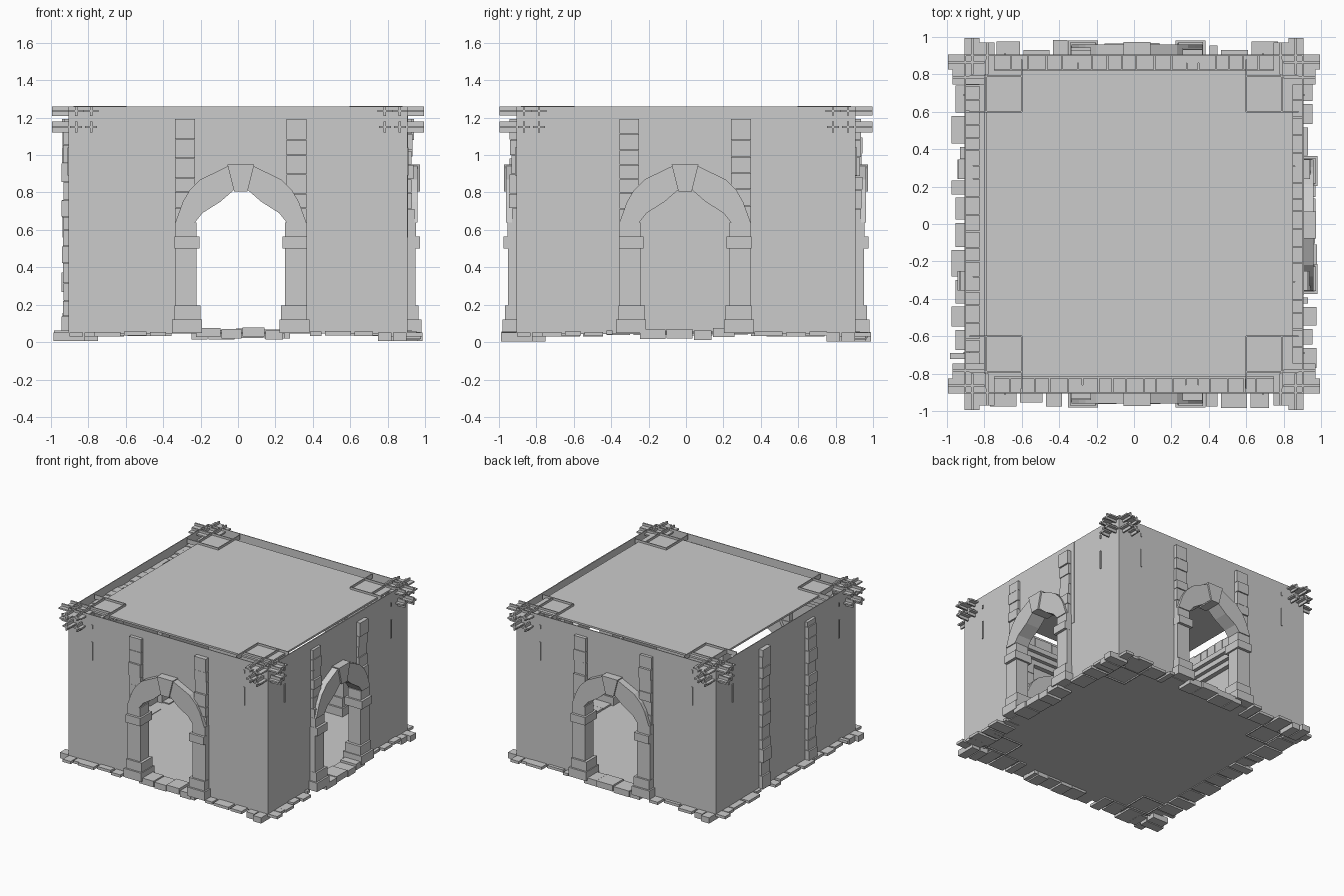
import bpy, bmesh, math, random
from mathutils import Matrix, Vector

random.seed(4)
cube = bpy.data.objects.get("Cube")
if cube:
    bpy.data.objects.remove(cube, do_unlink=True)

stone = bpy.data.materials.new("grey_stone")
stone.use_nodes = True
stone.diffuse_color = (0.6, 0.6, 0.6, 1)
stone.node_tree.nodes["Principled BSDF"].inputs["Base Color"].default_value = (0.6, 0.6, 0.6, 1)

WALL, FLOOR, TOP = 0.905, 0.05, 1.26


class Part:
    """Collects boxes and extruded outlines; u runs along a wall, w outward, z up."""

    def __init__(self, name, turn=0):
        self.name, self.bm = name, bmesh.new()
        self.turn = Matrix.Rotation(math.radians(turn), 4, 'Z')

    def prism(self, outline, w0, w1):
        verts = [self.bm.verts.new(self.turn @ Vector((u, -w0, z))) for u, z in outline]
        face = self.bm.faces.new(verts)
        out = bmesh.ops.extrude_face_region(self.bm, geom=[face])["geom"]
        move = self.turn.to_3x3() @ Vector((0, w0 - w1, 0))
        bmesh.ops.translate(self.bm, vec=move, verts=[v for v in out if isinstance(v, bmesh.types.BMVert)])

    def box(self, u0, u1, w0, w1, z0, z1):
        self.prism([(u0, z0), (u1, z0), (u1, z1), (u0, z1)], w0, w1)

    def done(self):
        bmesh.ops.recalc_face_normals(self.bm, faces=self.bm.faces)
        mesh = bpy.data.meshes.new(self.name)
        self.bm.to_mesh(mesh)
        self.bm.free()
        mesh.materials.append(stone)
        bpy.context.collection.objects.link(bpy.data.objects.new(self.name, mesh))


def mirrored(half, c):
    """Full curve from a right half listed from the springing to the crown."""
    return [(c + u, z) for u, z in half] + [(c - u, z) for u, z in reversed(half)]


OUTER = [(0.35, 0.64), (0.31, 0.75), (0.275, 0.81), (0.215, 0.87), (0.06, 0.945)]
INNER = [(0.245, 0.64), (0.205, 0.69), (0.11, 0.75), (0.035, 0.815)]
HOLE = [(0.29, 0.64), (0.25, 0.74), (0.17, 0.82), (0.05, 0.87)]


def wall_outline(half, z0, z1, c, opening):
    pts = [(half, z0), (half, z1), (-half, z1), (-half, z0)]
    if opening:
        curve = mirrored(HOLE, c)
        pts += [(c - 0.29, z0)] + curve[::-1] + [(c + 0.29, z0)]
    return pts


def brick_column(part, u, z0, z1):
    z = z0
    while z < z1 - 0.01:
        top = min(z + random.uniform(0.07, 0.11), z1)
        if z1 - top < 0.04:
            top = z1
        part.box(u - 0.053, u + 0.053, 0.86, random.uniform(0.928, 0.945), z, top - 0.003)
        z = top


def stone_row(part, u0, u1, gap, widths, make):
    u = u0
    while u < u1 - 0.03:
        end = min(u + random.uniform(*widths), u1)
        make(part, u, end - gap)
        u = end


def base_stone(part, a, b):
    z = random.uniform(0.03, 0.042)
    part.box(a, b, 0.8, random.choice((0.93, 0.955, 0.975, 0.985)), z, z + 0.022)


def threshold_stone(part, a, b):
    z = random.uniform(0.012, 0.03)
    part.box(a, b, 0.83, random.uniform(0.955, 0.98), z, z + 0.05)


def cornice_brick(part, a, b):
    part.box(a, b, 0.825, 0.897, 1.1, random.uniform(1.185, 1.2))


def archway(side, turn, c):
    # jambs with stepped plinths and capitals
    jambs = Part(side + "_arch_jambs", turn)
    for s in (-1, 1):
        for mid, half, depth, z0, z1 in ((0.288, 0.08, 0.085, FLOOR, 0.122), (0.285, 0.07, 0.07, 0.122, 0.197),
                                         (0.295, 0.058, 0.055, 0.197, 0.5), (0.288, 0.066, 0.078, 0.5, 0.565),
                                         (0.295, 0.058, 0.058, 0.565, 0.64)):
            jambs.box(c + s * mid - half, c + s * mid + half, 0.895 - depth, 0.895 + depth, z0, z1)
    jambs.done()
    # pointed ring and keystone
    ring = Part(side + "_arch_ring", turn)
    ring.prism(mirrored(OUTER, c) + mirrored(INNER, c)[::-1], 0.835, 0.96)
    ring.done()
    key = Part(side + "_keystone", turn)
    key.prism(mirrored([(0.036, 0.806), (0.072, 0.95)], c), 0.82, 0.972)
    key.done()
    # worn threshold
    sill = Part(side + "_threshold", turn)
    stone_row(sill, c - 0.24, c + 0.27, 0.006, (0.1, 0.16), threshold_stone)
    sill.done()


def build_side(side, turn, c, opening):
    wall = Part(side + "_wall", turn)
    wall.prism(wall_outline(WALL, FLOOR, TOP, c, opening), WALL - 0.006, WALL)
    wall.done()

    # brick pilasters
    pil = Part(side + "_pilasters", turn)
    for s in (-1, 1):
        brick_column(pil, c + s * 0.298, 0.64 if opening else FLOOR, 1.195)
    pil.done()

    # footing stones
    foot = Part(side + "_footing", turn)
    spans = ((-0.77, c - 0.37), (c + 0.37, 0.77)) if opening else ((-0.74, 0.74),)
    for a, b in spans:
        stone_row(foot, a, b, 0.018, (0.08, 0.17), base_stone)
    foot.done()

    # inner cornice: brick course over a stepped moulding
    course = Part(side + "_cornice_bricks", turn)
    stone_row(course, -0.82, 0.82, 0.004, (0.06, 0.1), cornice_brick)
    course.done()
    mould = Part(side + "_inner_moulding", turn)
    for w, z0, z1 in ((0.8, 1.06, 1.1), (0.83, 1.02, 1.06), (0.86, 0.98, 1.02)):
        mould.box(-0.86, 0.86, w, 0.898, z0, z1)
    mould.done()

    # moulding ends and corner footings passing through the wall
    ends = Part(side + "_moulding_ends", turn)
    corner = Part(side + "_corner_footings", turn)
    slits = Part(side + "_corbel_edges", turn)
    for s in (-1, 1):
        for mid, reach in ((0.785, 0.97), (0.865, 0.995)):
            u = s * mid
            for z0, z1, half in ((1.21, TOP, 0.04), (1.12, 1.18, 0.032)):
                ends.box(u - 0.006, u + 0.006, 0.8, reach, z0, z1)
                ends.box(u - half, u + half, 0.8, reach, (z0 + z1) / 2 - 0.006, (z0 + z1) / 2 + 0.006)
            corner.box(u - 0.036, u + 0.036, 0.82, reach - 0.008, 0.005 if s > 0 else 0.03, 0.052)
        for z0, z1 in ((0.89, 1.04), (1.15, 1.18)):
            slits.box(s * 0.69 - 0.006, s * 0.69 + 0.006, 0.88, 0.912, z0, z1)
    for part in (ends, corner, slits):
        part.done()

    if opening:
        archway(side, turn, c)


for args in (("front", 0, 0.015, True), ("right", 90, -0.005, True),
             ("back", 180, -0.015, True), ("left", 270, 0.005, False)):
    build_side(*args)

# thin surround on the right wall
surround = Part("right_wall_panel", 90)
surround.prism(wall_outline(0.38, 0.56, TOP, -0.005, True), WALL - 0.002, WALL + 0.003)
surround.done()

# floor and ceiling slabs
floor = Part("floor")
floor.box(-WALL, WALL, -WALL, WALL, FLOOR - 0.005, FLOOR + 0.005)
floor.done()
ceiling = Part("ceiling")
ceiling.box(-0.79, 0.85, -0.82, 0.815, 1.23, 1.245)
ceiling.done()

# square corner frames showing through ceiling and floor
for label, z0, z1 in (("ceiling", 1.225, 1.262), ("floor", 0.035, 0.06)):
    frames = Part(label + "_corner_frames")
    for sx in (-1, 1):
        for sy in (-1, 1):
            for d in (0.6, 0.79):
                x0, x1 = sorted((sx * 0.6, sx * 0.88))
                y0, y1 = sorted((sy * 0.6, sy * 0.88))
                frames.box(x0, x1, sy * d - 0.004, sy * d + 0.004, z0, z1)
                frames.box(sx * d - 0.004, sx * d + 0.004, y0, y1, z0, z1)
    frames.done()
